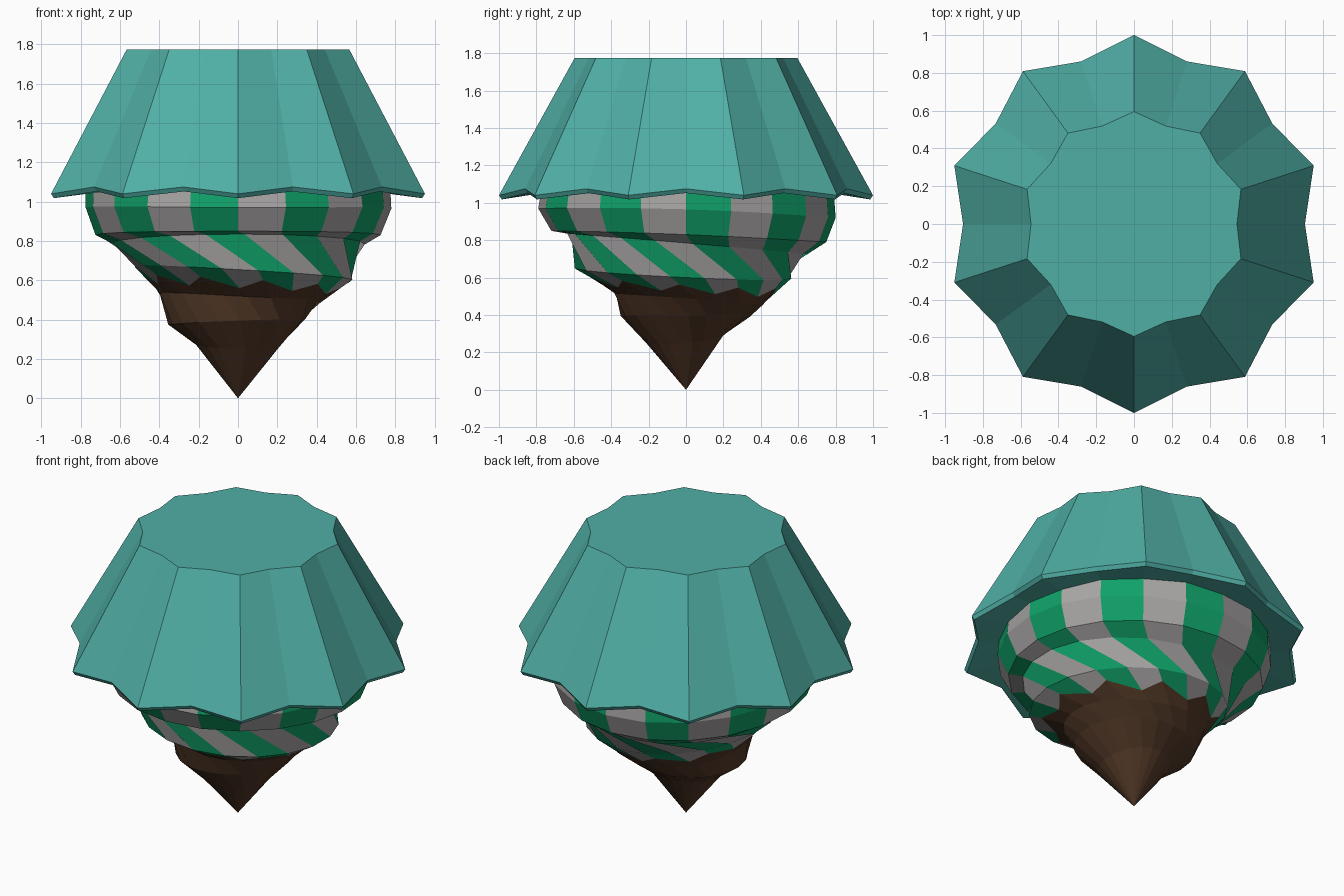
import bpy, math

if "Cube" in bpy.data.objects:
    bpy.data.objects.remove(bpy.data.objects["Cube"])

N = 20


def material(name, rgb):
    m = bpy.data.materials.new(name)
    m.diffuse_color = (*rgb, 1)
    m.use_nodes = True
    m.node_tree.nodes["Principled BSDF"].inputs["Base Color"].default_value = m.diffuse_color
    return m


teal = material("teal", (0.08, 0.43, 0.38))
green = material("green", (0.005, 0.36, 0.14))
grey = material("pale_grey", (0.40, 0.38, 0.38))
brown = material("brown", (0.085, 0.04, 0.02))


def skin(name, rings, mats, pick=lambda k: 0, cap_first=False, tip=None, cap_last=False):
    """Join rings of N points into a flat-shaded surface, rings listed top to bottom."""
    verts = [p for ring in rings for p in ring]
    faces, idx = [], []
    for j in range(len(rings) - 1):
        for k in range(N):
            n = (k + 1) % N
            faces.append((j * N + k, (j + 1) * N + k, (j + 1) * N + n, j * N + n))
            idx.append(pick(k))
    last = (len(rings) - 1) * N
    if cap_first:
        faces.append(tuple(range(N)))
        idx.append(0)
    if cap_last:
        faces.append(tuple(range(last + N - 1, last - 1, -1)))
        idx.append(0)
    if tip:
        verts.append(tip)
        for k in range(N):
            faces.append((last + k, len(verts) - 1, last + (k + 1) % N))
            idx.append(pick(k))
    me = bpy.data.meshes.new(name)
    me.from_pydata(verts, [], faces)
    for m in mats:
        me.materials.append(m)
    for poly, i in zip(me.polygons, idx):
        poly.material_index = i
    ob = bpy.data.objects.new(name, me)
    bpy.context.collection.objects.link(ob)
    return ob


# Scalloped lid: tips on odd points, valleys on even points
def scallop(tip, valley):
    ring = []
    for k in range(N):
        r, z = tip if k % 2 else valley
        a = math.radians(18 * k)
        ring.append((r * math.cos(a), r * math.sin(a), z))
    return ring


skin("scalloped_lid", [
    scallop((0.595, 1.775), (0.545, 1.775)),
    scallop((1.0, 1.04), (0.905, 1.075)),
    scallop((0.985, 1.018), (0.89, 1.052)),
    scallop((0.78, 1.05), (0.78, 1.058)),
], [teal], cap_first=True, cap_last=True)

# Swirled body: (radius, height) at front, right, back and left, then twist in degrees
A = ((0.775, 1.06), (0.775, 1.06), (0.79, 1.06), (0.775, 1.06), 0)
B = ((0.79, 0.97), (0.78, 0.965), (0.80, 0.92), (0.775, 0.97), 0)
B2 = ((0.72, 0.85), (0.725, 0.83), (0.75, 0.79), (0.725, 0.83), 0)
C = ((0.635, 0.835), (0.645, 0.785), (0.65, 0.725), (0.64, 0.785), 3)
D = ((0.60, 0.655), (0.585, 0.60), (0.565, 0.60), (0.53, 0.67), 28)
E = ((0.385, 0.52), (0.42, 0.49), (0.42, 0.46), (0.40, 0.53), 43)
F = ((0.35, 0.395), (0.34, 0.40), (0.34, 0.39), (0.355, 0.375), 56)
G = ((0.215, 0.25), (0.20, 0.25), (0.20, 0.29), (0.215, 0.275), 64)


def blend(f, r, b, l, a):
    c, s = math.cos(a), math.sin(a)
    return ((f + r + b + l) / 4 + (r - l) / 2 * c + (b - f) / 2 * s
            + (r + l - f - b) / 4 * math.cos(2 * a))


def swirl(ring):
    pts = []
    for k in range(N):
        a = math.radians(18 * k + ring[4])
        r = blend(*[p[0] for p in ring[:4]], a)
        z = blend(*[p[1] for p in ring[:4]], a)
        pts.append((r * math.cos(a), r * math.sin(a), z))
    return pts


d, e = swirl(D), swirl(E)

# Jagged edge where the striped wrap meets the base
jag = []
for k in range(N):
    t = 0.7 if k % 2 else 0.35
    jag.append(tuple(p + (q - p) * t for p, q in zip(d[k], e[k])))

skin("striped_wrap", [swirl(A), swirl(B), swirl(B2), swirl(C), d, jag],
     [green, grey], pick=lambda k: k % 2)
skin("pointed_base", [jag, e, swirl(F), swirl(G)], [brown], tip=(0, 0, 0))
